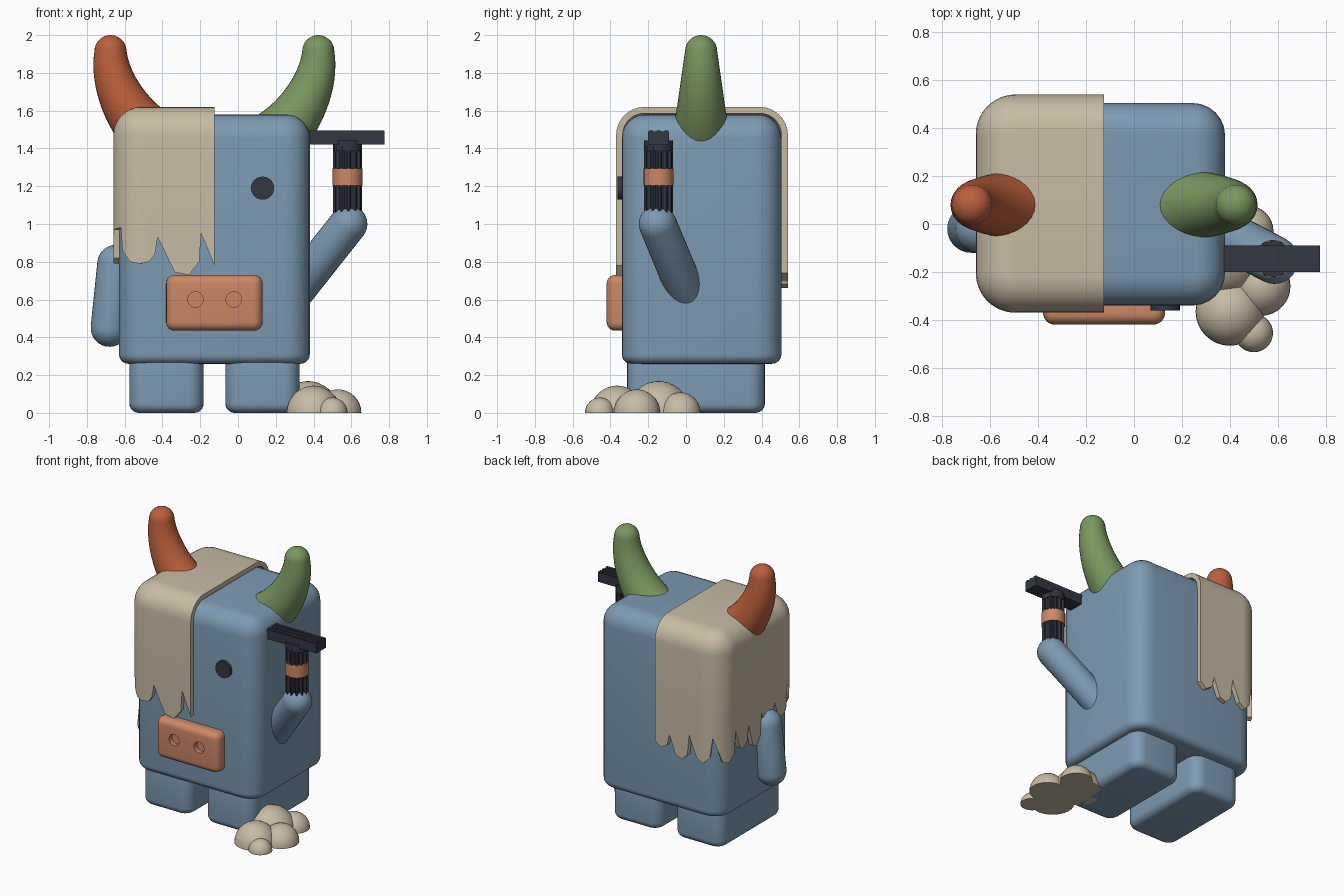
import bpy, math
from mathutils import Vector

if "Cube" in bpy.data.objects:
    bpy.data.objects.remove(bpy.data.objects["Cube"])


def material(name, rgb):
    m = bpy.data.materials.new(name)
    m.diffuse_color = (*rgb, 1)
    m.use_nodes = True
    m.node_tree.nodes["Principled BSDF"].inputs["Base Color"].default_value = m.diffuse_color
    return m


BLUE = material("slate blue", (0.205, 0.325, 0.455))
TAN = material("straw", (0.57, 0.50, 0.375))
PEACH = material("peach", (0.60, 0.245, 0.13))
RUST = material("rust", (0.50, 0.115, 0.045))
GREEN = material("moss green", (0.195, 0.31, 0.115))
DARK = material("charcoal", (0.032, 0.038, 0.054))


def make(name, verts, faces, mat):
    me = bpy.data.meshes.new(name)
    me.from_pydata([tuple(v) for v in verts], [], faces)
    me.materials.append(mat)
    ob = bpy.data.objects.new(name, me)
    bpy.context.collection.objects.link(ob)
    return ob


def loft(name, rings, mat):
    """Skin closed counter-clockwise rings and cap both ends."""
    n = len(rings[0])
    verts = [v for r in rings for v in r]
    faces = [(k * n + i, k * n + (i + 1) % n, (k + 1) * n + (i + 1) % n, (k + 1) * n + i)
             for k in range(len(rings) - 1) for i in range(n)]
    faces.append(tuple(reversed(range(n))))
    faces.append(tuple(range((len(rings) - 1) * n, len(rings) * n)))
    return make(name, verts, faces, mat)


def rounded_box(name, x, y, z, r, top, bottom, mat, seg=6):
    """Box with corner radius r and its own top and bottom edge radii."""
    def ring(inset, h):
        pts = []
        for cx, cy, a0 in ((x[1] - r, y[0] + r, -90), (x[1] - r, y[1] - r, 0),
                           (x[0] + r, y[1] - r, 90), (x[0] + r, y[0] + r, 180)):
            for i in range(seg + 1):
                a = math.radians(a0 + 90 * i / seg)
                pts.append((cx + (r - inset) * math.cos(a), cy + (r - inset) * math.sin(a), h))
        return pts
    ang = [math.pi / 2 * i / seg for i in range(seg + 1)]
    rings = [ring(bottom * (1 - math.sin(a)), z[0] + bottom * (1 - math.cos(a))) for a in ang]
    rings += [ring(top * (1 - math.cos(a)), z[1] - top * (1 - math.sin(a))) for a in ang]
    return loft(name, rings, mat)


def tube(name, pts, radii, mat, cap_start=False, n=32):
    """Round tube along points, with a domed end and optionally a domed start."""
    pts = [Vector(p) for p in pts]
    tan = [(pts[min(i + 1, len(pts) - 1)] - pts[max(i - 1, 0)]).normalized() for i in range(len(pts))]
    st = list(zip(pts, radii, tan))
    dome = [math.radians(d) for d in (12, 24, 36, 48, 60, 72, 82, 88)]
    p, r, t = st[-1]
    end = [(p + t * r * math.sin(a), r * math.cos(a), t) for a in dome]
    p, r, t = st[0]
    start = [(p - t * r * math.sin(a), r * math.cos(a), t) for a in reversed(dome)] if cap_start else []
    rings = []
    for p, r, t in start + st + end:
        q = t.to_track_quat('Z', 'Y')
        rings.append([p + q @ Vector((r * math.cos(a), r * math.sin(a), 0))
                      for a in (2 * math.pi * i / n for i in range(n))])
    return loft(name, rings, mat)


def cylinder(name, c, r, depth, mat, axis='z', n=32):
    rings = []
    for h in (-depth / 2, depth / 2):
        ring = []
        for i in range(n):
            a = 2 * math.pi * i / n
            u, v = r * math.cos(a), r * math.sin(a)
            ring.append(Vector(c) + Vector((u, v, h) if axis == 'z' else (v, h, u)))
        rings.append(ring)
    return loft(name, rings, mat)


def box(name, x, y, z, mat):
    return loft(name, [[(x[0], y[0], h), (x[1], y[0], h), (x[1], y[1], h), (x[0], y[1], h)]
                       for h in z], mat)


def apply_modifiers(ob):
    bpy.context.view_layer.objects.active = ob
    for m in list(ob.modifiers):
        bpy.ops.object.modifier_apply(modifier=m.name)


# Body and legs
rounded_box("body", (-0.63, 0.38), (-0.34, 0.505), (0.26, 1.58), 0.135, 0.125, 0.05, BLUE)
for side, x0 in (("left", -0.575), ("right", -0.067)):
    rounded_box(side + "_leg", (x0, x0 + 0.393), (-0.312, 0.418), (0, 0.30), 0.085, 0.03, 0.05, BLUE)

# Arms
tube("raised_arm", [(0.30, 0.0, 0.64), (0.585, -0.15, 1.0)], [0.1, 0.1], BLUE, True)
tube("lowered_arm", [(-0.645, -0.02, 0.79), (-0.68, -0.02, 0.45)], [0.1, 0.1], BLUE, True)

# Horns, mirrored about the middle of the body
MID = -0.125
for name, s, mat in (("green_horn", 1, GREEN), ("rust_horn", -1, RUST)):
    ctrl = [Vector((MID + s * (x - MID), 0.08, z))
            for x, z in ((0.18, 1.44), (0.33, 1.56), (0.43, 1.75), (0.425, 1.915))]
    ts = [i / 16 for i in range(17)]
    path = [ctrl[0] * (1 - t) ** 3 + ctrl[1] * 3 * t * (1 - t) ** 2
            + ctrl[2] * 3 * t * t * (1 - t) + ctrl[3] * t ** 3 for t in ts]
    tube(name, path, [0.158 - 0.073 * t for t in ts], mat)

# Hair: a shell over one side of the head, with ragged locks along its lower edge
X0, X1, Y0, Y1, R, TOP, EDGE = -0.66, -0.125, -0.37, 0.54, 0.165, 1.62, 0.15
FLAT, ARC, SIDE = X1 - X0 - R, R * math.pi / 2, Y1 - Y0 - 2 * R
LENGTH = 2 * FLAT + 2 * ARC + SIDE
locks = [(0, .78), (.07, .95), (.08, .80), (.135, .73), (.21, .745), (.30, .93), (.315, .84),
         (.345, .80), (.40, .79), (.45, .80), (.50, .86), (.512, .98), (.60, .97), (.615, .82),
         (.65, .79), (.70, .80), (.75, .92), (.765, .82), (.80, .77), (.85, .78), (.90, .90),
         (.915, .74), (.96, .68), (1.00, .70), (1.05, .87), (1.065, .76), (1.11, .72),
         (1.15, .74), (1.20, .88), (1.215, .72), (1.27, .67), (1.31, .68), (1.38, .86),
         (1.40, .72), (1.45, .67), (1.50, .70), (1.56, .85), (1.575, .70), (1.62, .66),
         (1.67, .68), (1.72, .81), (1.74, .73), (1.79, .70), (LENGTH, .74)]


def hair_path(s):
    """Point and outward direction at distance s around the head."""
    if s <= FLAT:
        return Vector((X1 - s, Y0, 0)), Vector((0, -1, 0))
    s -= FLAT
    if s <= ARC:
        n = Vector((-math.sin(s / R), -math.cos(s / R), 0))
        return Vector((X0 + R, Y0 + R, 0)) + n * R, n
    s -= ARC
    if s <= SIDE:
        return Vector((X0, Y0 + R + s, 0)), Vector((-1, 0, 0))
    s -= SIDE
    if s <= ARC:
        n = Vector((-math.cos(s / R), math.sin(s / R), 0))
        return Vector((X0 + R, Y1 - R, 0)) + n * R, n
    return Vector((X0 + R + s - ARC, Y1, 0)), Vector((0, 1, 0))


def lock_height(s):
    for (a, za), (b, zb) in zip(locks, locks[1:]):
        if s <= b:
            return za + (zb - za) * (s - a) / (b - a)
    return locks[-1][1]


stations = sorted({round(LENGTH * i / 120, 4) for i in range(120)} | {k[0] for k in locks})
cols = [(hair_path(s), lock_height(s)) for s in stations]
n = len(cols)
verts = [p + Vector((0, 0, z)) for (p, d), z in cols]
verts += [p + Vector((0, 0, 1.05)) for (p, d), z in cols]
for i in range(8):
    a = math.pi / 2 * i / 7
    verts += [p - d * EDGE * (1 - math.cos(a)) + Vector((0, 0, TOP - EDGE * (1 - math.sin(a))))
              for (p, d), z in cols]
faces = [(k * n + i, (k + 1) * n + i, (k + 1) * n + i + 1, k * n + i + 1)
         for k in range(9) for i in range(n - 1)]
faces.append(tuple(reversed(range(9 * n, 10 * n))))
hair = make("hair", verts, faces, TAN)
shell = hair.modifiers.new("shell", 'SOLIDIFY')
shell.thickness, shell.offset = 0.034, -1
apply_modifiers(hair)

# Snout with two sunken nostrils
snout = rounded_box("snout", (-0.38, 0.13), (-0.42, -0.28), (0.435, 0.73), 0.05, 0.045, 0.045, PEACH)
for x in (-0.225, -0.022):
    cutter = cylinder("nostril_cutter", (x, -0.42, 0.6), 0.041, 0.07, PEACH, 'y')
    cut = snout.modifiers.new("nostril", 'BOOLEAN')
    cut.operation, cut.object, cut.solver = 'DIFFERENCE', cutter, 'EXACT'
    apply_modifiers(snout)
    bpy.data.objects.remove(cutter)

# Eye
cylinder("eye", (0.13, -0.345, 1.19), 0.061, 0.034, DARK, 'y')

# Razor: fluted handle, grip band, neck and slotted head
HX, HY = 0.58, -0.145
flutes = []
for z in (1.05, 1.41):
    flutes.append([(HX + r * math.cos(a), HY + r * math.sin(a), z) for r, a in
                   ((0.077 if i % 4 < 2 else 0.062, 2 * math.pi * i / 48) for i in range(48))])
loft("razor_handle", flutes, DARK)
cylinder("razor_band", (HX, HY, 1.248), 0.079, 0.09, PEACH)
cylinder("razor_neck", (HX, HY, 1.415), 0.077, 0.055, DARK, n=12)
box("razor_head", (0.375, 0.776), (-0.2, -0.09), (1.42, 1.49), DARK)
for y in (-0.195, -0.155, -0.115):
    box("razor_ridge", (0.375, 0.776), (y, y + 0.02), (1.488, 1.496), DARK)

# Pile of half-buried stones
for x, y, r in ((0.40, -0.365, 0.143), (0.50, -0.455, 0.08), (0.53, -0.26, 0.123),
                (0.37, -0.145, 0.167), (0.475, -0.03, 0.107)):
    tube("stone", [(x, y, 0), (x, y, 0.001)], [r, r], TAN)

# Smooth shading with crisp edges
bpy.ops.object.select_all(action='SELECT')
bpy.context.view_layer.objects.active = hair
bpy.ops.object.shade_smooth_by_angle(angle=math.radians(35))
